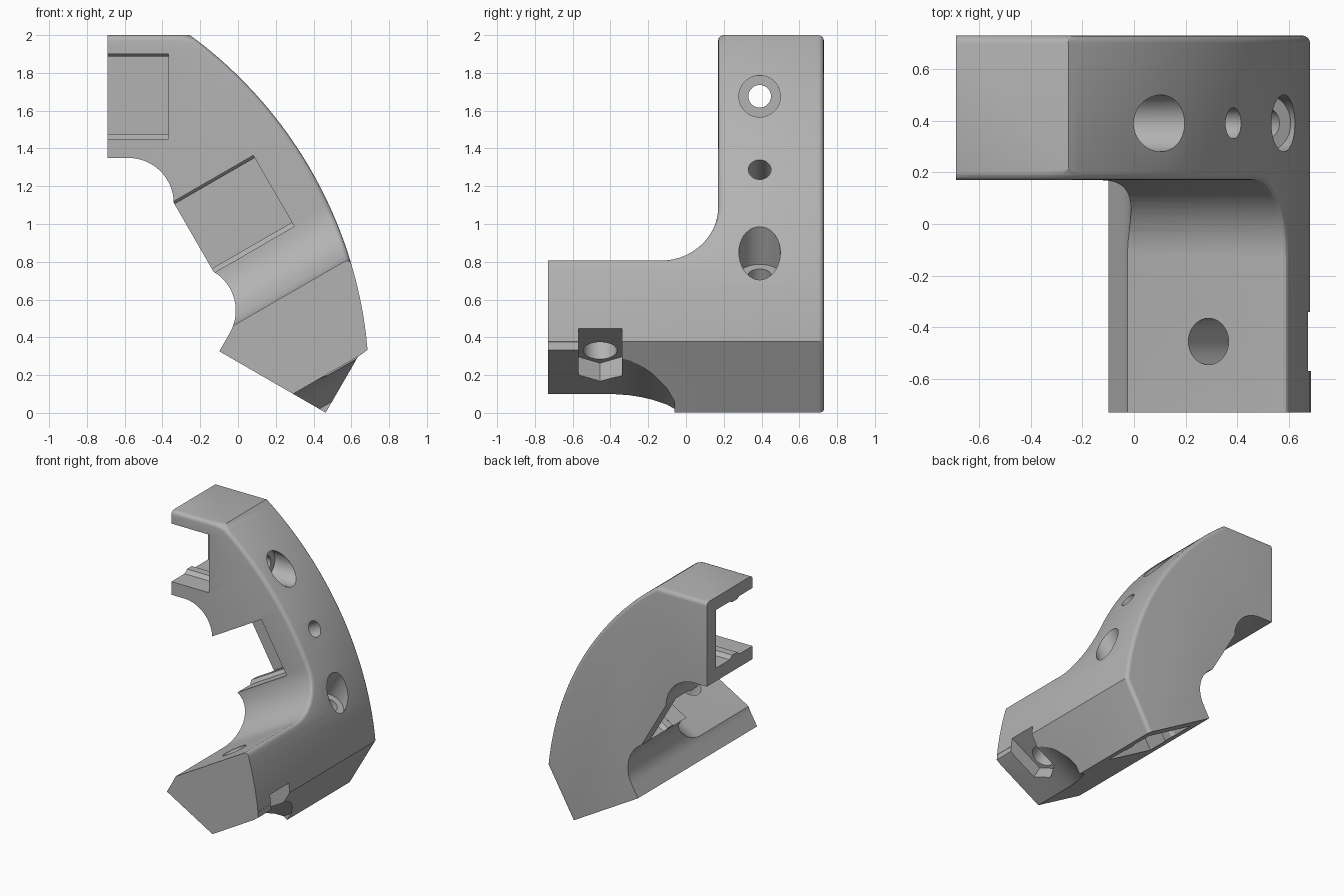
import bpy
import bmesh
from math import sin, cos, acos, sqrt, pi, radians, degrees
from mathutils import Vector

cube = bpy.data.objects.get("Cube")
if cube:
    bpy.data.objects.remove(cube, do_unlink=True)

# Working frame: the bracket is symmetric about an axis tilted 30 degrees
U = Vector((cos(pi / 6), 0, sin(pi / 6)))
V = Vector((-sin(pi / 6), 0, cos(pi / 6)))
Y = Vector((0, 1, 0))
ORIGIN = Vector((-0.235, 0, 0.93))
ARC_U, ARC_R = -1.6, 2.316
TOP = 1.07
BACK, FACE, FRONT = 0.73, 0.17, -0.73
ROUND = 0.03
HOLE_Y = 0.39

grey = bpy.data.materials.new("plain grey")
grey.use_nodes = True
grey.diffuse_color = (0.45, 0.45, 0.45, 1)
grey.node_tree.nodes["Principled BSDF"].inputs["Base Color"].default_value = (0.45, 0.45, 0.45, 1)


def arc(cx, cy, r, start, end, n):
    angles = [radians(start + (end - start) * i / n) for i in range(n + 1)]
    return [(cx + r * cos(a), cy + r * sin(a)) for a in angles]


def loft(name, layers):
    """Closed solid through layers of matching points."""
    bm = bmesh.new()
    rings = [[bm.verts.new(p) for p in layer] for layer in layers]
    bm.faces.new(rings[0])
    bm.faces.new(rings[-1])
    n = len(rings[0])
    for low, high in zip(rings, rings[1:]):
        for i in range(n):
            j = (i + 1) % n
            bm.faces.new((low[i], low[j], high[j], high[i]))
    bmesh.ops.recalc_face_normals(bm, faces=bm.faces)
    mesh = bpy.data.meshes.new(name)
    bm.to_mesh(mesh)
    bm.free()
    mesh.materials.append(grey)
    obj = bpy.data.objects.new(name, mesh)
    bpy.context.collection.objects.link(obj)
    return obj


def extrude(name, pts, a, b, c, lo, hi, origin=ORIGIN):
    """Prism of the profile pts in axes a, b, swept along c from lo to hi."""
    return loft(name, [[origin + a * p + b * q + c * t for p, q in pts] for t in (lo, hi)])


def combine(target, tool, operation="DIFFERENCE"):
    tool.hide_render = True
    mod = target.modifiers.new("combine", "BOOLEAN")
    mod.operation, mod.solver, mod.object = operation, "EXACT", tool
    bpy.context.view_layer.objects.active = target
    bpy.ops.object.modifier_apply(modifier=mod.name)
    bpy.data.objects.remove(tool, do_unlink=True)


# Body outline with its outer side inset by d: one half, then its mirror image
def outline(d):
    half = arc(-0.209, 0.328, 0.24, -29.4, 60, 16)
    half += [(-0.184, 0.591), (0.141 - 0.5 * d, 1.154 - 0.866 * d)]
    r = ARC_R - d
    end = 60 - degrees(acos((TOP - 0.5 * ARC_U - d) / r))
    return half + arc(ARC_U, 0, r, end, -end, 40) + [(u, -v) for u, v in reversed(half)]


# Body, rounded along the outer back edge
steps = [(FRONT, 0)]
for i in range(5):
    a = i * pi / 8
    steps.append((BACK - ROUND + ROUND * sin(a), ROUND * (1 - cos(a))))
body = loft("angled_bracket",
            [[ORIGIN + U * u + V * v + Y * y for u, v in outline(d)] for y, d in steps])


# Clear the space in front of the plate, flaring at the outer side to round that edge
def clearance(grow):
    pts = [(-1, -0.51 - grow)] + arc(-0.13, -0.21, 0.3 + grow, -90, 0, 14)
    pts += [(FACE + grow, -0.21 + 1.51 * i / 30) for i in range(1, 31)]
    return pts + [(-1, 1.3)]


def outer_u(v, d):
    return min(ARC_U + sqrt((ARC_R - d) ** 2 - v * v), (TOP - d - 0.866 * abs(v)) / 0.5)


def clearance_layer(grow, u_of_v):
    return [ORIGIN + Y * y + V * v + U * u_of_v(v) for y, v in clearance(grow)]


layers = [clearance_layer(0, lambda v: -2)]
flare = [(ROUND * (1 - sin(radians(a))), ROUND * (1 - cos(radians(a)))) for a in (0, 25, 50, 75)]
for d, grow in flare + [(-0.01, 0.06)]:
    layers.append(clearance_layer(grow, lambda v: outer_u(v, d)))
layers.append(clearance_layer(0.06, lambda v: 2))
combine(body, loft("front_clearance", layers))

# Foot: projecting corner, curved undercut, nut slot and bolt hole
corner = [(0.6, 0.4), (0.677, 0.41), (0.686, 0.334), (0.62, 0.285)]
combine(body, extrude("foot_corner", corner, Vector((1, 0, 0)), Vector((0, 0, 1)), Y,
                      FRONT, -0.5, Vector((0, 0, 0))), "UNION")
under = [(-1, -0.982), (-0.45, -0.982), (-0.37, -0.985), (-0.3, -0.994), (-0.24, -1.01),
         (-0.18, -1.034), (-0.1, -1.08), (-0.06, -1.12), (-0.06, -1.5), (-1, -1.5)]
combine(body, extrude("undercut", under, Y, V, U, -2, 2))
bolt_u, bolt_y = 0.31, -0.455
nut = [(-0.133, 0), (-0.066, -0.115), (0.6, -0.115), (0.6, 0.115), (-0.066, 0.115)]
bolt_at = ORIGIN + U * bolt_u + Y * bolt_y
combine(body, extrude("nut_slot", nut, U, Y, V, -1.2, -0.872, bolt_at))
combine(body, extrude("bolt_hole", arc(0, 0, 0.09, 0, 350, 35), U, Y, V, -1.2, -0.4, bolt_at))

# Three ribbed pockets, each with a screw hole out through the curved side
# position u, v, angle, pocket depth, half height, open side y, counterbored
pockets = [(-0.02, 0.873, -30, 0.32, 0.225, 0.05, True),
           (0, 0, 0, 0.49, 0.217, 0.05, False),
           (-0.02, -0.873, 30, 0.32, 0.225, FACE, True)]
for u, v, angle, depth, h, y0, counterbored in pockets:
    a = radians(angle)
    along = U * cos(a) + V * sin(a)
    across = V * cos(a) - U * sin(a)
    start = ORIGIN + U * u + V * v
    low, high = h - 0.025, h - 0.015
    section = [(y0, -h), (0.33, -h), (0.36, -low), (0.42, -low), (0.45, -h), (0.62, -h),
               (0.62, h), (0.45, h), (0.42, high), (0.36, high), (0.33, h), (y0, h)]
    combine(body, extrude("pocket", section, Y, across, along, -0.1, depth, start))
    axis = start + Y * HOLE_Y
    combine(body, extrude("screw_hole", arc(0, 0, 0.06, 0, 348, 29), Y, across, along,
                          depth - 0.05, 1.2, axis))
    if counterbored:
        combine(body, extrude("counterbore", arc(0, 0, 0.11, 0, 350, 35), Y, across, along,
                              0.655, 1.3, axis))

# Smooth the curved faces and keep real edges sharp
bpy.ops.object.select_all(action="DESELECT")
body.select_set(True)
bpy.context.view_layer.objects.active = body
bpy.ops.object.shade_smooth_by_angle(angle=radians(25))
